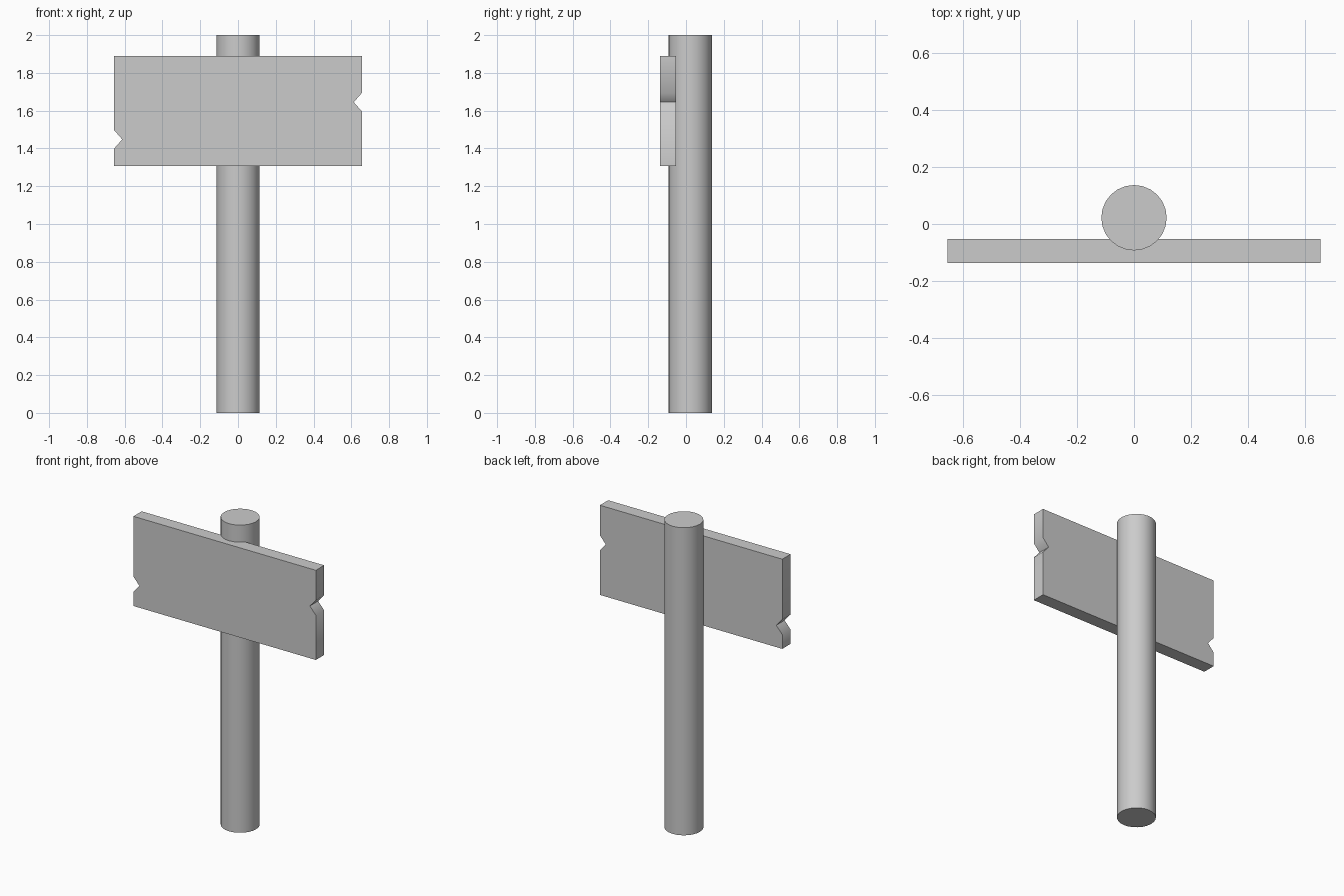
import bpy, bmesh, math

if "Cube" in bpy.data.objects:
    bpy.data.objects.remove(bpy.data.objects["Cube"])


def smooth(obj, angle):
    bpy.ops.object.select_all(action='DESELECT')
    obj.select_set(True)
    bpy.context.view_layer.objects.active = obj
    bpy.ops.object.shade_smooth_by_angle(angle=math.radians(angle))


# Round post
bpy.ops.mesh.primitive_cylinder_add(vertices=24, radius=0.115, depth=2.0,
                                    location=(0, 0.022, 1.0))
post = bpy.context.object
post.name = "post"
smooth(post, 40)

# Sign board: front outline with a notch in each end, extruded backwards
X, BOTTOM, TOP = 0.656, 1.306, 1.889
FRONT, BACK = -0.137, -0.052
NOTCH_HALF, NOTCH_DEPTH = 0.049, 0.043


def notch(side, z):
    """Three outline points, running upward, for a V cut in one end."""
    return [(side * X, z - NOTCH_HALF),
            (side * (X - NOTCH_DEPTH), z),
            (side * X, z + NOTCH_HALF)]


outline = ([(-X, BOTTOM), (X, BOTTOM)] + notch(1, 1.645)
           + [(X, TOP), (-X, TOP)] + notch(-1, 1.448)[::-1])

bm = bmesh.new()
face = bm.faces.new([bm.verts.new((x, FRONT, z)) for x, z in outline])
ext = bmesh.ops.extrude_face_region(bm, geom=[face], use_keep_orig=True)
bmesh.ops.translate(bm, vec=(0, BACK - FRONT, 0),
                    verts=[v for v in ext["geom"] if isinstance(v, bmesh.types.BMVert)])
bmesh.ops.recalc_face_normals(bm, faces=bm.faces)
mesh = bpy.data.meshes.new("sign_board")
bm.to_mesh(mesh)
bm.free()
board = bpy.data.objects.new("sign_board", mesh)
bpy.context.collection.objects.link(board)
smooth(board, 60)
